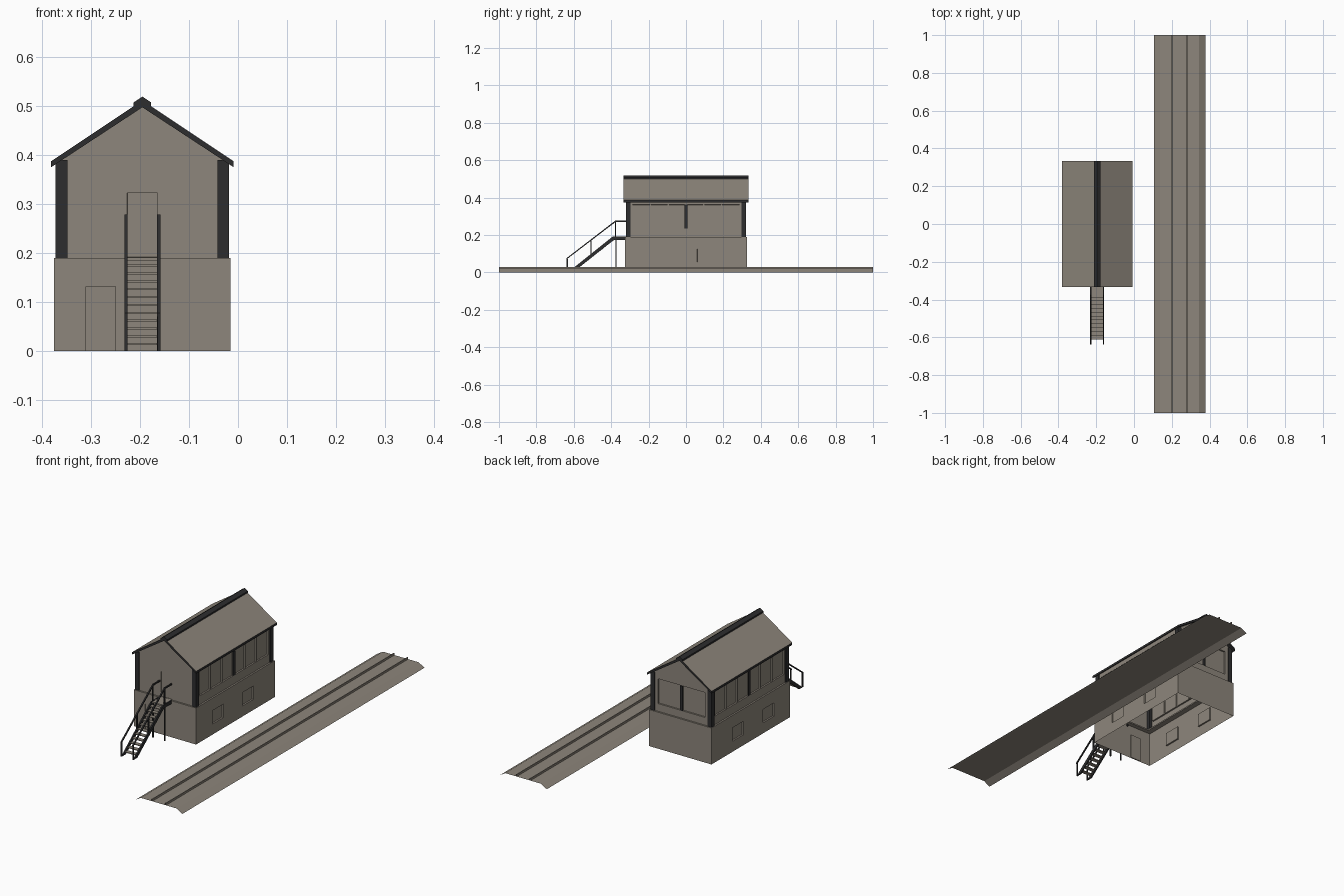
import bpy, bmesh
from mathutils import Vector

if "Cube" in bpy.data.objects:
    bpy.data.objects.remove(bpy.data.objects["Cube"])


def material(name, rgb):
    m = bpy.data.materials.new(name)
    m.diffuse_color = (*rgb, 1)
    m.use_nodes = True
    m.node_tree.nodes["Principled BSDF"].inputs["Base Color"].default_value = m.diffuse_color
    return m


STONE = material("warm_grey", (0.27, 0.24, 0.20))
DARK = material("charcoal", (0.027, 0.027, 0.028))
CX = -0.195  # centre line of the building


def finish(name, bm, *mats):
    me = bpy.data.meshes.new(name)
    bm.to_mesh(me)
    bm.free()
    for m in mats:
        me.materials.append(m)
    ob = bpy.data.objects.new(name, me)
    bpy.context.collection.objects.link(ob)
    return ob


def box(name, lo, hi, mat):
    bm = bmesh.new()
    bmesh.ops.create_cube(bm, size=1)
    for v in bm.verts:
        v.co = Vector([lo[i] + (v.co[i] + 0.5) * (hi[i] - lo[i]) for i in range(3)])
    return finish(name, bm, mat)


def extrude(name, pts, vec, mats, caps=True, closed=True):
    """Sweep a profile along a vector, optionally as an open sheet."""
    bm = bmesh.new()
    a = [bm.verts.new(p) for p in pts]
    b = [bm.verts.new(Vector(p) + Vector(vec)) for p in pts]
    n = len(pts)
    for i in range(n if closed else n - 1):
        j = (i + 1) % n
        bm.faces.new((a[i], a[j], b[j], b[i]))
    if caps:
        bm.faces.new(a[::-1])
        bm.faces.new(b)
        bmesh.ops.recalc_face_normals(bm, faces=bm.faces)
    return finish(name, bm, *mats)


def wall(name, place, u, v, holes=(), depth=0.008):
    """Grid wall with recessed openings; place(u, v) gives the 3D point."""
    us = sorted({*u, *[c for h in holes for c in h[:2]]})
    vs = sorted({*v, *[c for h in holes for c in h[2:]]})
    bm = bmesh.new()
    g = [[bm.verts.new(place(a, b)) for b in vs] for a in us]
    inner = []
    for i in range(len(us) - 1):
        for j in range(len(vs) - 1):
            f = bm.faces.new((g[i][j], g[i + 1][j], g[i + 1][j + 1], g[i][j + 1]))
            a, b = (us[i] + us[i + 1]) / 2, (vs[j] + vs[j + 1]) / 2
            if any(h[0] < a < h[1] and h[2] < b < h[3] for h in holes):
                inner.append(f)
    bm.normal_update()
    if inner:
        bmesh.ops.inset_region(bm, faces=inner, thickness=0.0002, depth=-depth,
                               use_boundary=True, use_even_offset=True)
    return finish(name, bm, STONE)


# Masonry base with recessed door and small windows
low = [(-0.19, -0.10, 0.055, 0.125), (0.06, 0.15, 0.055, 0.125)]
flip = [(-h[1], -h[0], h[2], h[3]) for h in low]
wall("base_front", lambda u, v: (u, -0.325, v), (-0.375, -0.015), (0, 0.19),
     [(-0.31, -0.25, 0.001, 0.132)], 0.005)
wall("base_back", lambda u, v: (-u, 0.325, v), (0.015, 0.375), (0, 0.19))
wall("base_right", lambda u, v: (-0.015, u, v), (-0.325, 0.325), (0, 0.19), low)
wall("base_left", lambda u, v: (-0.375, -u, v), (-0.325, 0.325), (0, 0.19), flip)
# Ledge on top of the base, open in the middle
for s in (-1, 1):
    box("ledge_side", (CX + s * 0.165 - 0.0145, -0.324, 0.183),
        (CX + s * 0.165 + 0.0145, 0.324, 0.19), STONE)
    box("ledge_end", (-0.36, s * 0.312 - 0.012, 0.183), (-0.03, s * 0.312 + 0.012, 0.19), STONE)

# Upper storey: window strips on both sides
edges = [-0.288, -0.19, -0.095, 0, 0.095, 0.19, 0.288]
side = [(edges[i] + 0.003, edges[i + 1] - 0.003, 0.235, 0.362) for i in range(6)]
wall("upper_right", lambda u, v: (-0.024, u, v), (-0.315, 0.315), (0.19, 0.395), side)
wall("upper_left", lambda u, v: (-0.366, -u, v), (-0.315, 0.315), (0.19, 0.395), side)
# Upper ends: door at the front, double window at the back
wall("upper_front", lambda u, v: (u, -0.315, v), (-0.37, -0.02), (0.19, 0.388),
     [(-0.226, -0.164, 0.191, 0.322)], 0.005)
wall("upper_back", lambda u, v: (-u, 0.315, v), (0.02, 0.37), (0.19, 0.388),
     [(0.06, 0.19, 0.23, 0.36), (0.20, 0.33, 0.23, 0.36)])
for s, name in ((-1, "gable_front"), (1, "gable_back")):
    bm = bmesh.new()
    pts = [(-0.37, 0.388), (-0.02, 0.388), (CX, 0.5)]
    bm.faces.new([bm.verts.new((x, s * 0.315, z)) for x, z in pts[::-s]])
    finish(name, bm, STONE)
box("back_mullion", (CX - 0.006, 0.312, 0.23), (CX + 0.006, 0.318, 0.36), DARK)

# Dark corner posts and side centre posts
for sx in (-1, 1):
    for sy in (-1, 1):
        x, y = CX + sx * 0.165, sy * 0.308
        box("corner_post", (x - 0.012, y - 0.012, 0.19), (x + 0.012, y + 0.012, 0.39), DARK)
    x = CX + sx * 0.171
    box("centre_mullion", (x - 0.002, -0.009, 0.235), (x + 0.002, 0.009, 0.362), DARK)

# Roof: dark slab with light top faces
prof = [(-0.186, 0.375), (-0.186, 0.387), (0, 0.511), (0.186, 0.387), (0.186, 0.375), (0, 0.497)]
roof = extrude("roof", [(CX + x, -0.333, z) for x, z in prof], (0, 0.666, 0), (DARK, STONE))
for p in roof.data.polygons:
    p.material_index = int(p.normal.z > 0.3)
cap = [(-0.018, 0.497), (-0.018, 0.507), (0, 0.519), (0.018, 0.507), (0.018, 0.497), (0, 0.509)]
extrude("ridge_cap", [(CX + x, -0.334, z) for x, z in cap], (0, 0.668, 0), (DARK,))

# Staircase: treads and landing
for i in range(11):
    y = -0.612 + 0.0205 * i
    z = 0.016 * (i + 1)
    box("tread", (-0.226, y, z - 0.004), (-0.164, y + 0.021, z), STONE)
box("landing", (-0.227, -0.388, 0.184), (-0.163, -0.316, 0.191), STONE)

# Stringers, handrails, posts and legs on both sides
for s in (-1, 1):
    x = CX + s * 0.0335

    def bar(name, pts, w=0.007):
        extrude(name, [(x - w / 2, y, z) for y, z in pts], (w, 0, 0), (DARK,))

    bar("stringer", [(-0.632, 0), (-0.605, 0), (-0.385, 0.174), (-0.318, 0.174),
                     (-0.318, 0.192), (-0.392, 0.192)])
    bar("handrail", [(-0.638, 0.070), (-0.638, 0.077), (-0.377, 0.278), (-0.318, 0.278),
                     (-0.318, 0.271), (-0.375, 0.271)])
    for y, z0, z1 in ((-0.635, 0, 0.073), (-0.508, 0.09, 0.173), (-0.377, 0.18, 0.274)):
        box("rail_post", (x - 0.003, y - 0.003, z0), (x + 0.003, y + 0.003, z1), DARK)
    box("landing_leg", (x - 0.003, -0.378, 0), (x + 0.003, -0.372, 0.18), DARK)

# Track bed and rails, open ended sheets
bed = [(0.378, 0), (0.345, 0.02), (0.138, 0.02), (0.105, 0)]
extrude("track_bed", [(x, 1, z) for x, z in bed], (0, -2, 0), (STONE,), False, False)
for x in (0.202, 0.281):
    r = [(x + 0.0025, 0.02), (x + 0.0025, 0.03), (x - 0.0025, 0.03), (x - 0.0025, 0.02)]
    extrude("rail", [(a, 1, z) for a, z in r], (0, -2, 0), (STONE,), False, False)
